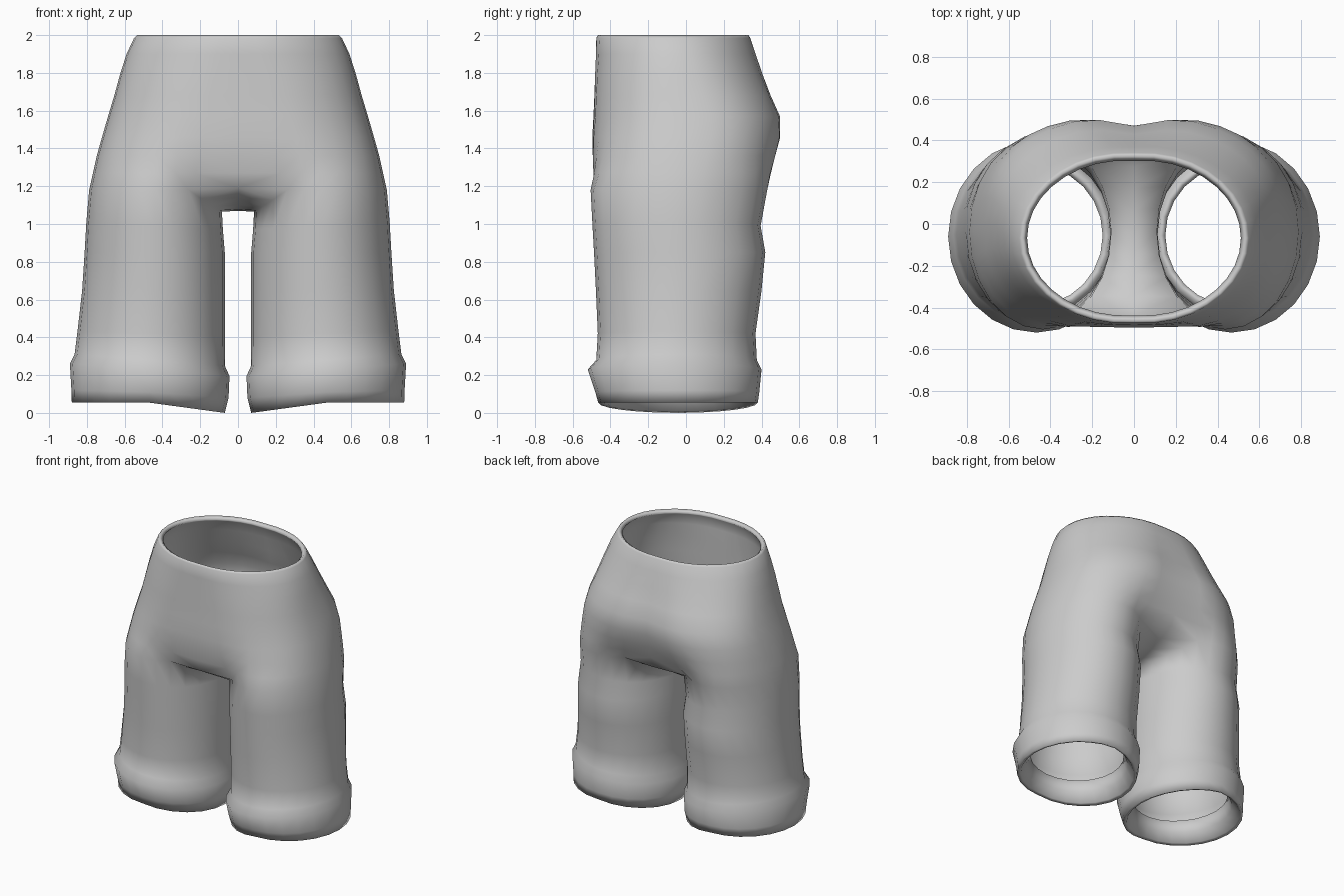
import bpy, bmesh
from math import cos, sin, radians, copysign

cube = bpy.data.objects.get("Cube")
if cube:
    bpy.data.objects.remove(cube)

N = 24                       # sides of a leg
OUTER = range(-8, 9)         # leg columns that run on up into the hips
INNER = range(8, 17)         # leg columns bridged by the crotch

# Leg rings: height, outer x, inner x, front y, back y, outer rise, inner drop
LEG = [(0.19, 0.78, 0.15, -0.385, 0.275, 0.02, 0.02),    # hem folded inside
       (0.12, 0.81, 0.125, -0.41, 0.305, 0.01, 0.03),
       (0.06, 0.855, 0.095, -0.44, 0.36, 0, 0.05),
       (0.055, 0.88, 0.07, -0.465, 0.38, 0, 0.055),      # bottom edge
       (0.11, 0.882, 0.05, -0.48, 0.388, 0.01, 0.03),
       (0.23, 0.89, 0.045, -0.52, 0.40, 0.03, 0.035),    # cuff flare
       (0.28, 0.865, 0.07, -0.475, 0.375, 0.03, 0.03),
       (0.42, 0.85, 0.07, -0.467, 0.368, 0.01, 0.01),
       (0.65, 0.825, 0.07, -0.477, 0.40, 0, 0),
       (0.85, 0.812, 0.07, -0.487, 0.42, 0, 0),
       (0.99, 0.803, 0.08, -0.495, 0.395, 0.02, 0.02)]
CROTCH = (1.18, 0.788, 0.085, -0.505, 0.43)
# Hip rings: height, half width, front y, back y, blend, cleft, roundness
HIPS = [(1.27, 0.768, -0.51, 0.47, 0.45, 0.06, 0.8),
        (1.36, 0.748, -0.515, 0.495, 0.75, 0.055, 0.8),
        (1.46, 0.72, -0.513, 0.52, 0.92, 0.05, 0.8),
        (1.57, 0.688, -0.505, 0.515, 1, 0.045, 0.82),
        (1.68, 0.655, -0.50, 0.465, 1, 0.035, 0.85),
        (1.79, 0.625, -0.495, 0.42, 1, 0.02, 0.9),
        (1.90, 0.59, -0.488, 0.38, 1, 0.012, 0.95),
        (1.985, 0.55, -0.485, 0.35, 1, 0.01, 0.98),
        (2.00, 0.535, -0.475, 0.34, 1, 0.01, 0.98)]


def leg_point(i, outer, inner, front, back):
    a = radians(i * 360 / N)
    return ((outer + inner) / 2 + (outer - inner) / 2 * cos(a),
            (front + back) / 2 + (back - front) / 2 * sin(a))


def hip_point(k, width, front, back, cleft, power):
    a = radians(-90 + 10 * k)
    c, s = max(cos(a), 0), sin(a)
    x = width * c ** power
    y = (front + back) / 2 + (back - front) / 2 * copysign(abs(s) ** power, s)
    dent = max(0, 1 - x / 0.27) ** 1.5 * cleft
    return x, y - copysign(dent if s > 0 else min(dent, 0.015), s)


bm = bmesh.new()


def add(x, y, z):
    return bm.verts.new((x, y, z))


def bridge(a, b, closed=False):
    n = len(a)
    for i in range(n if closed else n - 1):
        j = (i + 1) % n
        bm.faces.new((a[i], a[j], b[j], b[i]))


# Leg, from the folded hem up over the flared cuff
previous = None
for z, outer, inner, front, back, rise, drop in LEG:
    ring = []
    for i in range(N):
        c = cos(radians(i * 360 / N))
        ring.append(add(*leg_point(i, outer, inner, front, back),
                        z + c * (rise if c > 0 else drop)))
    if previous:
        bridge(previous, ring, True)
    previous = ring

# Top of the leg, dipping on the inside
ring = []
for i in range(N):
    drop = 0.115 * (1 - ((i - 12) / 4) ** 2) if i in INNER else 0
    ring.append(add(*leg_point(i, *CROTCH[1:]), CROTCH[0] - drop))
bridge(previous, ring, True)

# Crotch saddle, running from back to front
centre = []
for i in INNER:
    t = (i - 12) / 4
    centre.append(add(0, -0.035 - 0.43 * t, 1.07 + 0.12 * t * t))
bridge([ring[i] for i in INNER], centre)

# Hips up to the waist
previous = [centre[-1]] + [ring[i % N] for i in OUTER] + [centre[0]]
base = [v.co.copy() for v in previous]
for z, width, front, back, blend, cleft, power in HIPS:
    row = []
    for k, b in enumerate(base):
        x, y = hip_point(k, width, front, back, cleft, power)
        # columns shift over from the leg while the outline keeps its size
        lx = b.x * width / CROTCH[1]
        ly = b.y * (back / CROTCH[4] if b.y > 0 else front / CROTCH[3])
        row.append(add(lx + (x - lx) * blend, ly + (y - ly) * blend, z))
    bridge(previous, row)
    previous = row

bmesh.ops.recalc_face_normals(bm, faces=bm.faces)
# make sure the outermost face points outward
side = max(bm.faces, key=lambda f: f.calc_center_median().x)
if side.normal.x < 0:
    bmesh.ops.reverse_faces(bm, faces=bm.faces)

mesh = bpy.data.meshes.new("trousers")
bm.to_mesh(mesh)
bm.free()
trousers = bpy.data.objects.new("trousers", mesh)
bpy.context.collection.objects.link(trousers)

mirror = trousers.modifiers.new("mirror", 'MIRROR')
mirror.use_clip = True
mirror.merge_threshold = 0.001
solid = trousers.modifiers.new("cloth thickness", 'SOLIDIFY')
solid.thickness = 0.033
solid.offset = -1

# Plain grey cloth
cloth = bpy.data.materials.new("grey cloth")
cloth.use_nodes = True
grey = (0.6, 0.6, 0.6, 1)
cloth.diffuse_color = grey
cloth.node_tree.nodes["Principled BSDF"].inputs["Base Color"].default_value = grey
mesh.materials.append(cloth)

bpy.ops.object.select_all(action='DESELECT')
trousers.select_set(True)
bpy.context.view_layer.objects.active = trousers
bpy.ops.object.shade_smooth()
